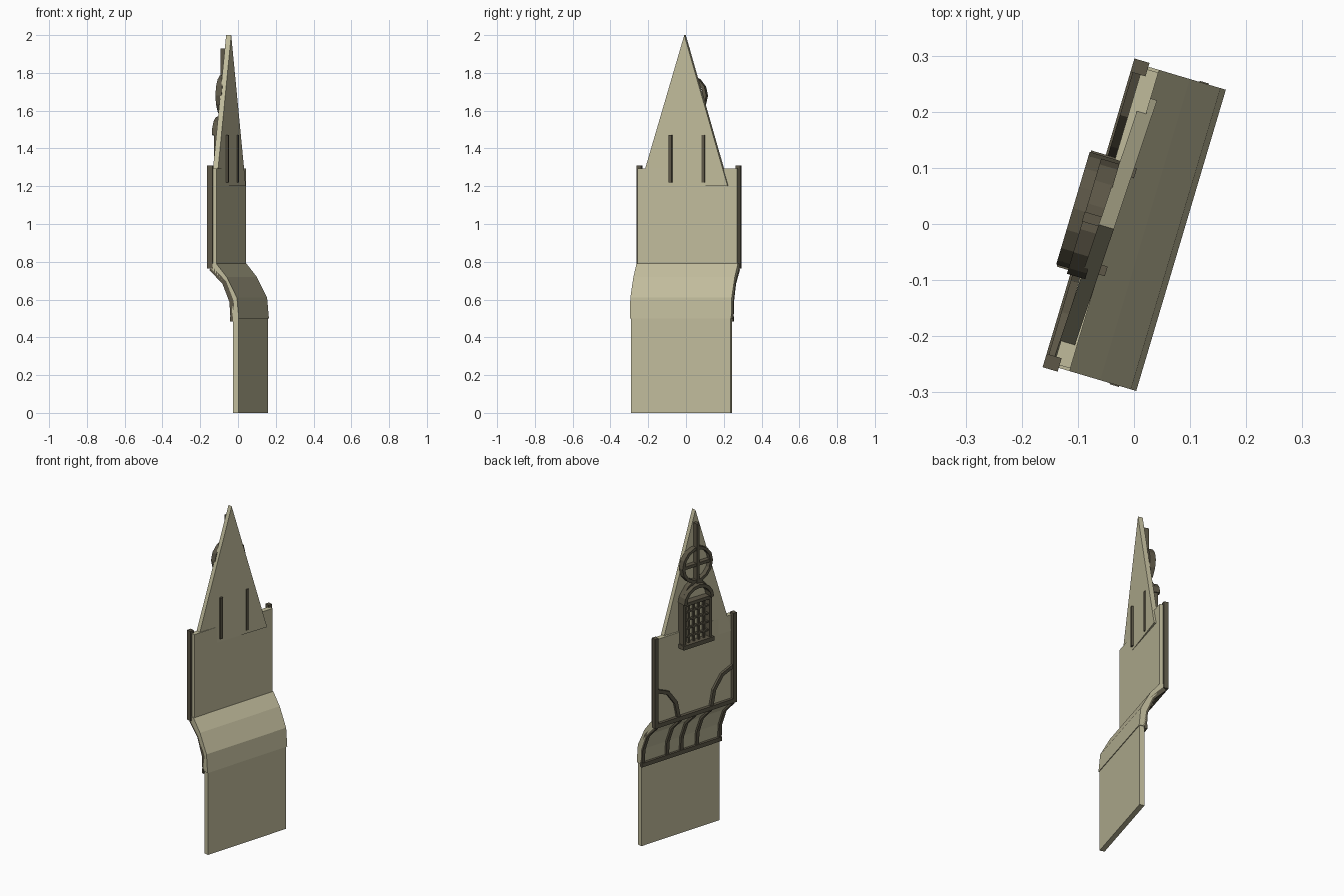
import bpy, bmesh
from math import sin, cos, pi, atan2
from mathutils import Matrix, Vector

cube = bpy.data.objects.get("Cube")
if cube:
    bpy.data.objects.remove(cube, do_unlink=True)

# Local axes: x along the wall, y outward, z up
PLACE = Matrix.Translation((0.08, -0.028, 0)) @ Matrix.Rotation(atan2(0.958, 0.285), 4, 'Z')


def material(name, color):
    m = bpy.data.materials.new(name)
    m.use_nodes = True
    m.diffuse_color = (*color, 1)
    node = next(n for n in m.node_tree.nodes if n.type == 'BSDF_PRINCIPLED')
    node.inputs["Base Color"].default_value = (*color, 1)
    node.inputs["Roughness"].default_value = 0.9
    return m


PLASTER = material("beige plaster", (0.53, 0.50, 0.33))
TIMBER = material("dark timber", (0.11, 0.097, 0.064))


def finish(name, bm, mat):
    bmesh.ops.recalc_face_normals(bm, faces=bm.faces)
    me = bpy.data.meshes.new(name)
    bm.transform(PLACE)
    bm.to_mesh(me)
    bm.free()
    me.materials.append(mat)
    ob = bpy.data.objects.new(name, me)
    bpy.context.collection.objects.link(ob)
    return ob


def box(name, x, y, z, mat=TIMBER):
    bm = bmesh.new()
    bmesh.ops.create_cube(bm, size=1)
    for v in bm.verts:
        v.co = [(r[0] + r[1]) / 2 + c * (r[1] - r[0]) for c, r in zip(v.co, (x, y, z))]
    return finish(name, bm, mat)


def prism(name, pts, vec, mat):
    bm = bmesh.new()
    f = bm.faces.new([bm.verts.new(p) for p in pts])
    out = bmesh.ops.extrude_face_region(bm, geom=[f], use_keep_orig=True)
    bmesh.ops.translate(bm, vec=vec, verts=[v for v in out["geom"] if isinstance(v, bmesh.types.BMVert)])
    return finish(name, bm, mat)


def band(name, path, width, near, far, upright=False, closed=False):
    """Flat bar following a 2D path; upright paths run in the y-z plane."""
    bm = bmesh.new()
    path = [Vector(p) for p in path]
    n = len(path)
    rings = []
    for i, p in enumerate(path):
        a = path[i - 1] if i or closed else p
        b = path[(i + 1) % n] if i < n - 1 or closed else p
        t = (b - a).normalized()
        side = Vector((-t.y, t.x)) * width / 2
        ring = []
        for q, d in ((p + side, near), (p + side, far), (p - side, far), (p - side, near)):
            ring.append(bm.verts.new((d, q.x, q.y) if upright else (q.x, d, q.y)))
        rings.append(ring)
    for i in range(n if closed else n - 1):
        a, b = rings[i], rings[(i + 1) % n]
        for k in range(4):
            bm.faces.new((a[k], a[(k + 1) % 4], b[(k + 1) % 4], b[k]))
    if not closed:
        bm.faces.new(rings[0])
        bm.faces.new(rings[-1])
    return finish(name, bm, TIMBER)


def arc(cx, cz, rx, rz, a0, a1, n):
    return [(cx + rx * cos(a0 + (a1 - a0) * i / n), cz + rz * sin(a0 + (a1 - a0) * i / n))
            for i in range(n + 1)]


# Walls
box("lower_wall", (-0.275, 0.275), (0, 0.03), (0, 0.5), PLASTER)
box("upper_wall", (-0.275, 0.275), (0.12, 0.15), (0.785, 1.295), PLASTER)

# Curved overhang between the storeys
inner = [(-0.004, 0.5), (0.006, 0.61), (0.063, 0.72), (0.12, 0.79)]
outer = [(0.03, 0.5), (0.036, 0.59), (0.076, 0.69), (0.15, 0.765)]
prism("overhang", [(-0.28, y, z) for y, z in inner + [(0.15, 0.79)] + outer[::-1]], (0.56, 0, 0), PLASTER)

# Gable, turned slightly from the wall plane
prism("gable", [(x, 0.116 - 0.035 * x, z) for x, z in ((-0.262, 1.2), (0.227, 1.2), (-0.015, 2))],
      (0, 0.028, 0), PLASTER)

# Timber rails and ribs over the overhang
box("lower_rail", (-0.282, 0.282), (0.028, 0.045), (0.485, 0.51))
box("upper_rail", (-0.285, 0.285), (0.14, 0.168), (0.765, 0.79))
for i, x in enumerate((-0.27, -0.11, 0, 0.1, 0.27)):
    band(f"overhang_rib_{i + 1}", outer, 0.024, x - 0.01, x + 0.01, upright=True)

# Corner posts and curved braces
for side, s in (("right", -1), ("left", 1)):
    xs = sorted((s * 0.262, s * 0.287))
    box(f"corner_post_{side}", xs, (0.14, 0.168), (0.765, 1.31))
    band(f"corner_brace_{side}", [(s * 0.275, 0.99), (s * 0.19, 0.955), (s * 0.135, 0.88), (s * 0.115, 0.785)],
         0.022, 0.145, 0.164)

# Gable window: jambs, sill, arched hood and lattice
for side, s in (("right", -1), ("left", 1)):
    box(f"window_jamb_{side}", sorted((s * 0.082, s * 0.1)), (0.108, 0.185), (1.22, 1.47))
box("window_sill", (-0.108, 0.108), (0.135, 0.195), (1.2, 1.225))
box("window_lintel", (-0.1, 0.1), (0.135, 0.185), (1.455, 1.475))
band("window_hood", arc(0, 1.47, 0.095, 0.09, 0, pi, 8), 0.02, 0.135, 0.197)
for i in range(4):
    x = -0.054 + 0.036 * i
    box(f"window_bar_{i + 1}", (x - 0.005, x + 0.005), (0.16, 0.175), (1.22, 1.46))
    z = 1.265 + 0.05 * i
    box(f"window_crossbar_{i + 1}", (-0.085, 0.085), (0.16, 0.175), (z - 0.005, z + 0.005))

# Ornament above the window: mast, ring, crossbar and curved feet
box("mast", (-0.018, 0), (0.14, 0.175), (1.55, 1.93))
band("gable_ring", arc(-0.008, 1.68, 0.098, 0.1, 0, 2 * pi, 14)[:-1], 0.018, 0.14, 0.174, closed=True)
box("ring_crossbar", (-0.1, 0.085), (0.145, 0.172), (1.672, 1.69))
for side, s in (("right", -1), ("left", 1)):
    band(f"ring_foot_{side}", [(s * 0.005, 1.585), (s * 0.05, 1.56), (s * 0.08, 1.52)], 0.015, 0.14, 0.172)
